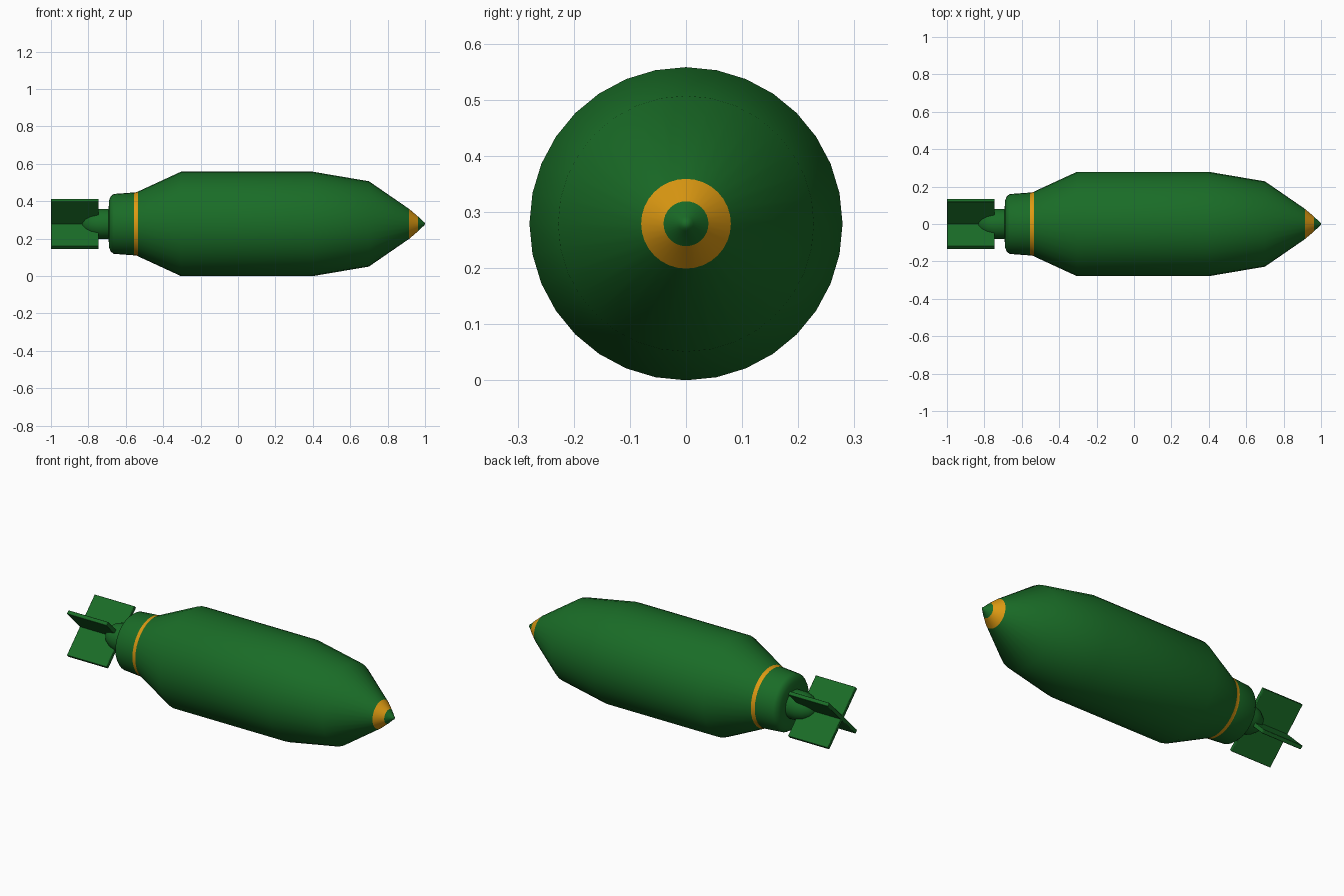
import bpy, bmesh, math

if "Cube" in bpy.data.objects:
    bpy.data.objects.remove(bpy.data.objects["Cube"])

SIDES, AXIS_Z = 32, 0.279


def material(name, rgb):
    m = bpy.data.materials.new(name)
    m.diffuse_color = (*rgb, 1)
    m.use_nodes = True
    m.node_tree.nodes["Principled BSDF"].inputs["Base Color"].default_value = m.diffuse_color
    return m


green = material("green_paint", (0.01, 0.15, 0.02))
yellow = material("yellow_paint", (0.72, 0.32, 0.006))


def finish(name, bm, mat):
    bmesh.ops.recalc_face_normals(bm, faces=bm.faces)
    me = bpy.data.meshes.new(name)
    bm.to_mesh(me)
    bm.free()
    me.materials.append(mat)
    ob = bpy.data.objects.new(name, me)
    bpy.context.collection.objects.link(ob)
    bpy.ops.object.select_all(action='DESELECT')
    ob.select_set(True)
    bpy.context.view_layer.objects.active = ob
    return ob


def lathe(name, profile, mat):
    """Revolve (x, radius) points about the long axis; radius 0 makes a pole."""
    bm = bmesh.new()
    rings = []
    for x, r in profile:
        n = SIDES if r else 1
        rings.append([bm.verts.new((x, r * math.sin(2 * math.pi * i / SIDES),
                                    AXIS_Z + r * math.cos(2 * math.pi * i / SIDES)))
                      for i in range(n)])
    for a, b in zip(rings, rings[1:]):
        for i in range(SIDES):
            j = (i + 1) % SIDES
            quad = [a[i % len(a)], a[j % len(a)], b[j % len(b)], b[i % len(b)]]
            bm.faces.new(list(dict.fromkeys(quad)))
    ob = finish(name, bm, mat)
    bpy.ops.object.shade_smooth_by_angle(angle=math.radians(35))
    return ob


# Nose, from the tip backwards
lathe("nose_tip", [(1.0, 0), (0.997, 0.008), (0.99, 0.013), (0.962, 0.04)], green)
lathe("nose_band", [(0.962, 0.04), (0.915, 0.08)], yellow)

# Main body
lathe("body", [(0.915, 0.08), (0.70, 0.228), (0.40, 0.279),
               (-0.305, 0.279), (-0.535, 0.173)], green)

# Rear collar with its band
lathe("rear_band", [(-0.535, 0.173), (-0.54, 0.17), (-0.557, 0.168)], yellow)
lathe("rear_collar", [(-0.557, 0.168), (-0.665, 0.16), (-0.68, 0.148),
                      (-0.69, 0.125), (-0.692, 0.07)], green)

# Neck and rounded tail end
lathe("tail_neck", [(-0.685, 0.08), (-0.745, 0.08), (-0.785, 0.068),
                    (-0.815, 0.047), (-0.832, 0.022), (-0.835, 0)], green)

# Crossed tail fins
for name, angle in (("tail_fin_a", 45), ("tail_fin_b", -45)):
    bm = bmesh.new()
    bmesh.ops.create_cube(bm, size=1)
    bmesh.ops.scale(bm, vec=(0.255, 0.022, 0.36), verts=bm.verts)
    fin = finish(name, bm, green)
    fin.location = (-0.8725, 0, AXIS_Z)
    fin.rotation_euler.x = math.radians(angle)
    bevel = fin.modifiers.new("soft_edges", 'BEVEL')
    bevel.width, bevel.segments = 0.003, 2
    bpy.ops.object.shade_smooth_by_angle(angle=math.radians(35))
